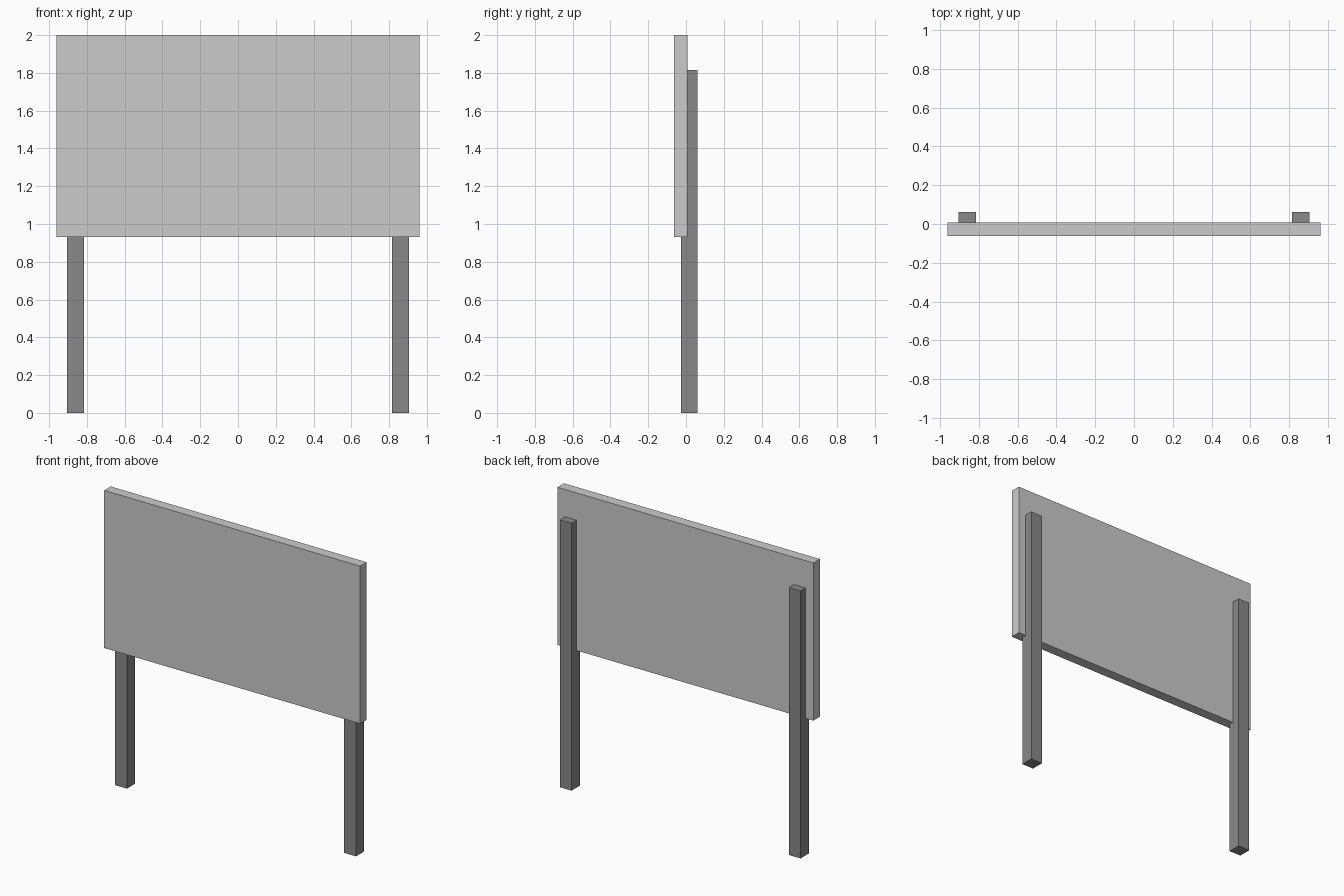
import bpy

if "Cube" in bpy.data.objects:
    bpy.data.objects.remove(bpy.data.objects["Cube"])


def box(name, lo, hi, color=None):
    """Axis-aligned box between two corners, with scale applied."""
    center = [(a + b) / 2 for a, b in zip(lo, hi)]
    size = [b - a for a, b in zip(lo, hi)]
    bpy.ops.mesh.primitive_cube_add(size=1, location=center)
    ob = bpy.context.object
    ob.name = name
    ob.scale = size
    bpy.ops.object.transform_apply(location=False, rotation=False, scale=True)
    if color:
        mat = bpy.data.materials.new(name + "_paint")
        mat.diffuse_color = color
        mat.use_nodes = True
        mat.node_tree.nodes["Principled BSDF"].inputs["Base Color"].default_value = mat.diffuse_color
        ob.data.materials.append(mat)
    return ob


# Sign board, in front of the posts
box("sign_board", (-0.961, -0.063, 0.93), (0.961, 0.007, 2.0))

# Two square posts, let into the back of the board
DARK_GREY = (0.25, 0.25, 0.25, 1)
for side, x in (("left", -0.86), ("right", 0.86)):
    box(side + "_post", (x - 0.044, -0.026, 0), (x + 0.044, 0.062, 1.815), DARK_GREY)
